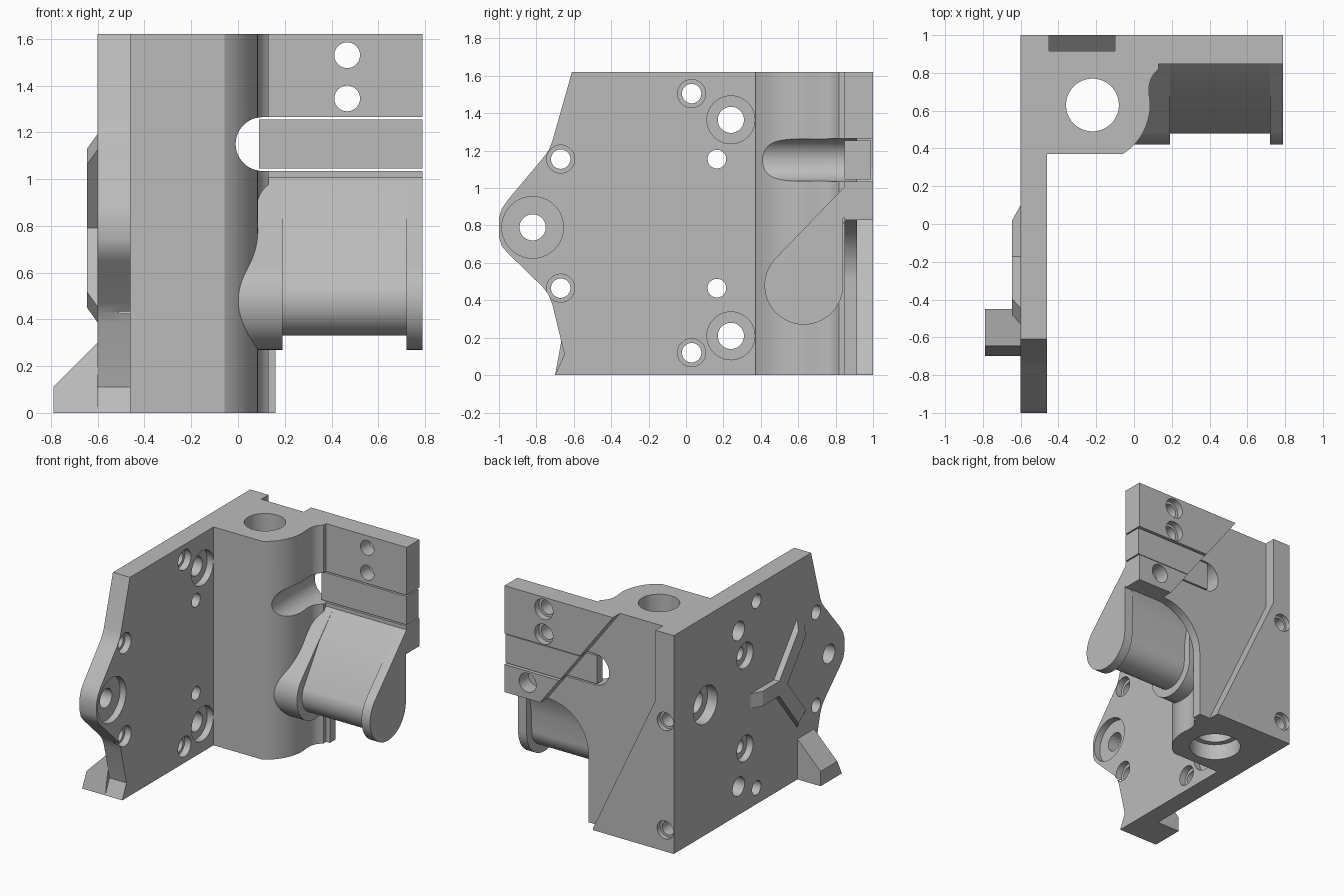
import bpy, bmesh, math
from mathutils import Vector

old = bpy.data.objects.get("Cube")
if old:
    bpy.data.objects.remove(old, do_unlink=True)

metal = bpy.data.materials.new("plain grey metal")
metal.use_nodes = True
GREY = (0.5, 0.5, 0.5, 1)
metal.diffuse_color = GREY
metal.node_tree.nodes["Principled BSDF"].inputs["Base Color"].default_value = GREY
H = 1.62


def arc(cx, cy, r, a0, a1, n=24):
    """Points on an arc, angles in degrees."""
    steps = [math.radians(a0 + (a1 - a0) * i / n) for i in range(n + 1)]
    return [(cx + r * math.cos(a), cy + r * math.sin(a)) for a in steps]


def prism(name, pts, axis, lo, hi):
    """Extrude a 2D outline along an axis from lo to hi."""
    place = {"x": lambda u, v: (lo, u, v),
             "y": lambda u, v: (u, lo, v),
             "z": lambda u, v: (u, v, lo)}[axis]
    bm = bmesh.new()
    face = bm.faces.new([bm.verts.new(place(*p)) for p in pts])
    new = bmesh.ops.extrude_face_region(bm, geom=[face])["geom"]
    shift = Vector([(hi - lo) * (axis == a) for a in "xyz"])
    bmesh.ops.translate(bm, vec=shift, verts=[v for v in new if isinstance(v, bmesh.types.BMVert)])
    bmesh.ops.recalc_face_normals(bm, faces=bm.faces)
    mesh = bpy.data.meshes.new(name)
    bm.to_mesh(mesh)
    bm.free()
    mesh.materials.append(metal)
    ob = bpy.data.objects.new(name, mesh)
    bpy.context.collection.objects.link(ob)
    return ob


def cut(targets, pts, axis, lo, hi):
    """Subtract a prism from each target."""
    cutter = prism("cutter", pts, axis, lo, hi)
    cutter.hide_render = True
    for ob in targets:
        mod = ob.modifiers.new("cut", "BOOLEAN")
        mod.operation, mod.solver, mod.object = "DIFFERENCE", "EXACT", cutter
        bpy.context.view_layer.objects.active = ob
        bpy.ops.object.modifier_apply(modifier=mod.name)
    bpy.data.objects.remove(cutter, do_unlink=True)


def drill(targets, u, v, r, axis, lo, hi):
    cut(targets, arc(u, v, r, 0, 360, 40)[:-1], axis, lo, hi)


# Side plate
plate = prism("side_plate", [
    (1, 0), (1, H), (-0.61, H), (-0.715, 1.25), (-0.735, 1.2), (-0.765, 1.16),
    (-0.95, 0.94), (-0.985, 0.89), (-1, 0.84), (-1, 0.74), (-0.985, 0.69), (-0.95, 0.65),
    (-0.765, 0.47), (-0.735, 0.43), (-0.715, 0.38), (-0.65, 0.11), (-0.7, 0)], "x", -0.6, -0.46)

# Bearing block with rounded front and a concave blend to the arm
block = prism("bearing_block",
              [(-0.46, 1), (-0.46, 0.37)] + arc(-0.22, 0.63, 0.305, -58, 10, 18)
              + arc(0.2, 0.72, 0.12, 175, 126, 8) + [(0.13, 0.85), (0.13, 1)], "z", 0, H)

# Rear arm with a large fillet below
arm = prism("rear_arm", [(0, H), (0, 0), (0.16, 0)] + arc(0.49, 0.5, 0.33, 180, 90)
            + [(0.79, 0.83), (0.79, H)], "y", 0.848, 1)

# Slot with rounded end, then the bar that sits in it
cut([block, arm], arc(0.105, 1.15, 0.115, 90, 270) + [(1, 1.035), (1, 1.265)], "y", 0.2, 1.2)
bar = prism("slot_bar", [(0.09, 1.045), (0.79, 1.045), (0.79, 1.255), (0.09, 1.255)],
            "y", 0.848, 0.99)

# Diagonal recess across the back
cut([block, arm, bar], [(-0.45, 1.7), (-0.45, 1.1), (0.065, 0.01), (0.065, -0.1), (1, -0.1),
                        (1, 0.17), (0.49, 0.84), (-0.1, H), (-0.16, 1.7)], "y", 0.915, 1.2)

# Vertical bore, counterbored from below, with a side port
drill([block], -0.22, 0.63, 0.14, "z", -0.1, 1.8)
drill([block], -0.22, 0.63, 0.18, "z", -0.1, 0.12)
drill([plate, block], 0.63, 0.965, 0.08, "x", -0.7, -0.25)
drill([plate], 0.63, 0.965, 0.14, "x", -0.7, -0.52)

# Plate holes: y, z, radius, counterbore radius, counterbored on the outside
for y, z, r, big, outside in [
        (0.03, 1.505, 0.052, 0.075, False), (0.03, 0.12, 0.052, 0.075, False),
        (-0.67, 1.155, 0.052, 0.075, False), (-0.67, 0.465, 0.052, 0.075, False),
        (0.24, 1.365, 0.07, 0.128, False), (0.24, 0.21, 0.07, 0.128, False),
        (0.165, 1.155, 0.05, 0.095, True), (0.165, 0.465, 0.05, 0.095, True),
        (-0.82, 0.79, 0.07, 0.165, False)]:
    drill([plate], y, z, r, "x", -0.7, -0.4)
    if outside:
        drill([plate], y, z, big, "x", -0.7, -0.55)
    else:
        drill([plate], y, z, big, "x", -0.51, -0.4)

# Arm holes and blind holes in the back edge
for z in (1.53, 1.345):
    drill([arm], 0.467, z, 0.055, "y", 0.7, 1.1)
    drill([arm], 0.467, z, 0.075, "y", 0.95, 1.1)
drill([arm], 0.6, 0.95, 0.07, "y", 0.89, 1.1)
for z in (0.965, 0.16):
    drill([plate], -0.53, z, 0.05, "y", 0.85, 1.1)
    drill([plate], -0.53, z, 0.067, "y", 0.965, 1.1)

# Spool under the arm: two full flanges and a slimmer middle
flange = [(0.86, 1.02)] + arc(0.63, 0.48, 0.21, 135, 360, 40) + [(0.84, 0.84), (0.86, 0.85)]
middle = ([(0.86, 1.02), (0.68, 0.827)] + arc(0.63, 0.48, 0.15, 155, 360, 40)
          + [(0.785, 0.62), (0.81, 0.76), (0.86, 0.84)])
prism("inner_flange", flange, "x", -0.05, 0.19)
prism("spool_middle", middle, "x", 0.18, 0.73)
prism("outer_flange", flange, "x", 0.72, 0.79)

# Three-armed rib with sloped ends on the outside of the plate
for name, angle, length in [("rear_rib", 0, 0.3), ("upper_rib", 128, 0.47), ("lower_rib", -128, 0.47)]:
    a = math.radians(angle)
    along, across = Vector((math.cos(a), math.sin(a))), Vector((-math.sin(a), math.cos(a))) * 0.055
    centre = Vector((-0.2, 0.79))
    tip = centre + along * length
    rib = prism(name, [centre - across, tip - across, tip + across, centre + across],
                "x", -0.645, -0.6)
    for v in rib.data.vertices:
        p = Vector((v.co.y, v.co.z)) - centre
        if v.co.x < -0.62 and p.dot(along) > 0.1:
            v.co.y -= along.x * 0.08
            v.co.z -= along.y * 0.08

# Wedge foot with a leaning front face
foot = prism("wedge_foot", [(-0.6, 0), (-0.79, 0), (-0.79, 0.11), (-0.6, 0.3)], "y", -0.7, -0.45)
for v in foot.data.vertices:
    if v.co.y < -0.6 and v.co.z > 0.05:
        v.co.y = -0.645

# Smooth the round surfaces, keep machined edges sharp
bpy.ops.object.select_all(action="DESELECT")
for ob in bpy.context.collection.objects:
    if ob.type == "MESH" and metal.name in ob.data.materials:
        ob.select_set(True)
        bpy.context.view_layer.objects.active = ob
bpy.ops.object.shade_smooth_by_angle(angle=math.radians(25))
